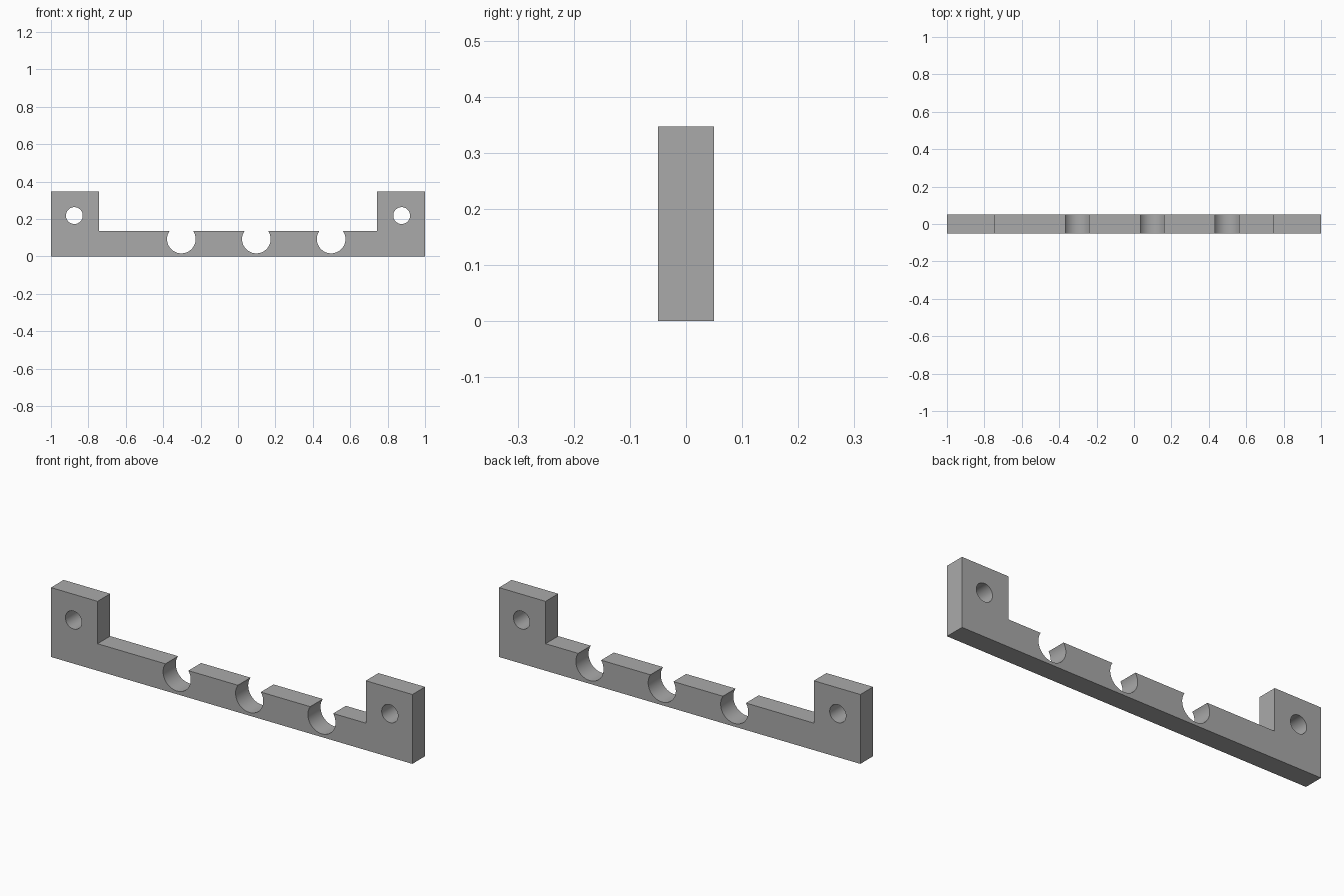
import bpy
import bmesh
from math import asin, cos, sin, pi

if "Cube" in bpy.data.objects:
    bpy.data.objects.remove(bpy.data.objects["Cube"], do_unlink=True)

DEPTH = 0.10
BAR_TOP, TAB_TOP = 0.135, 0.347
TAB_INNER = 0.742
NOTCH_R, NOTCH_Z = 0.0765, 0.0925
NOTCH_XS = (0.498, 0.098, -0.303)
HOLE_X, HOLE_Z, HOLE_R = 0.875, 0.218, 0.045

grey = bpy.data.materials.new("plain grey")
grey.use_nodes = True
colour = (0.4, 0.4, 0.4, 1)
grey.diffuse_color = colour
grey.node_tree.nodes["Principled BSDF"].inputs["Base Color"].default_value = colour


def notch_arc(cx, steps=40):
    """Clip notch from its right lip, round the bottom, to its left lip."""
    lip = asin((BAR_TOP - NOTCH_Z) / NOTCH_R)
    sweep = pi + 2 * lip
    angles = [lip - sweep * i / steps for i in range(steps + 1)]
    return [(cx + NOTCH_R * cos(a), NOTCH_Z + NOTCH_R * sin(a)) for a in angles]


# Outline of the bar with its two raised tabs and open notches
outline = [(-1, 0), (1, 0), (1, TAB_TOP), (TAB_INNER, TAB_TOP), (TAB_INNER, BAR_TOP)]
for x in NOTCH_XS:
    outline += notch_arc(x)
outline += [(-TAB_INNER, BAR_TOP), (-TAB_INNER, TAB_TOP), (-1, TAB_TOP)]

bm = bmesh.new()
face = bm.faces.new([bm.verts.new((x, -DEPTH / 2, z)) for x, z in outline])
extruded = bmesh.ops.extrude_face_region(bm, geom=[face], use_keep_orig=True)
new_verts = [g for g in extruded["geom"] if isinstance(g, bmesh.types.BMVert)]
bmesh.ops.translate(bm, verts=new_verts, vec=(0, DEPTH, 0))
bmesh.ops.recalc_face_normals(bm, faces=bm.faces)
mesh = bpy.data.meshes.new("holder_bar")
bm.to_mesh(mesh)
bm.free()
bar = bpy.data.objects.new("holder_bar", mesh)
bpy.context.collection.objects.link(bar)
mesh.materials.append(grey)

# Screw holes through the tabs
for side, name in ((1, "left"), (-1, "right")):
    bpy.ops.mesh.primitive_cylinder_add(
        vertices=48, radius=HOLE_R, depth=DEPTH * 3,
        location=(side * HOLE_X, 0, HOLE_Z), rotation=(pi / 2, 0, 0))
    cutter = bpy.context.object
    cutter.name = name + "_screw_hole_cutter"
    cutter.data.materials.append(grey)
    cutter.hide_render = True
    cutter.hide_set(True)
    cut = bar.modifiers.new(name + "_screw_hole", "BOOLEAN")
    cut.operation = "DIFFERENCE"
    cut.solver = "EXACT"
    cut.object = cutter

# Apply the cuts, drop the helpers, then smooth only the round walls
bpy.ops.object.select_all(action="DESELECT")
bpy.context.view_layer.objects.active = bar
bar.select_set(True)
for modifier in list(bar.modifiers):
    helper = modifier.object
    bpy.ops.object.modifier_apply(modifier=modifier.name)
    bpy.data.objects.remove(helper, do_unlink=True)
bpy.ops.object.shade_smooth_by_angle(angle=pi / 6)
